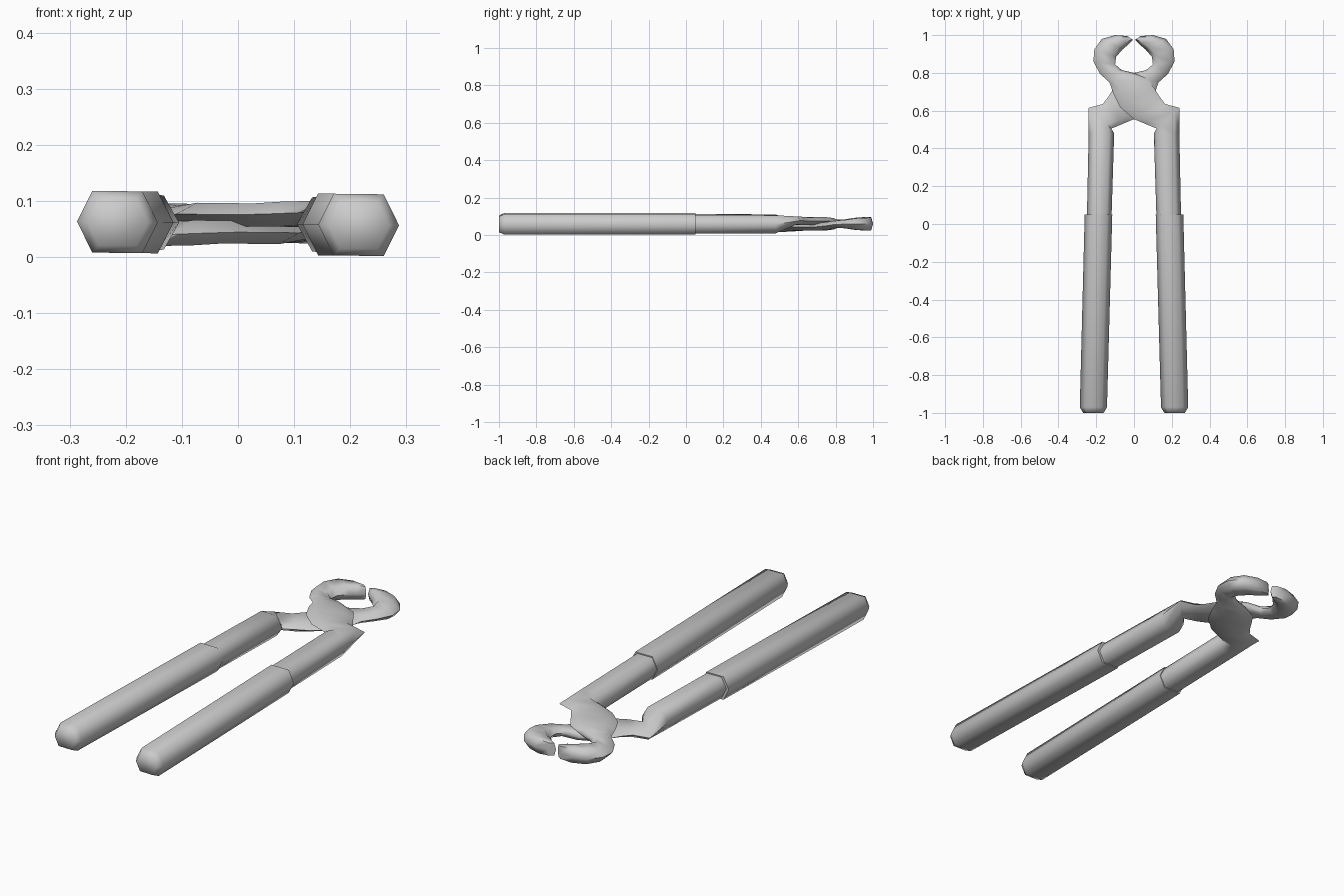
import bpy
import bmesh
import math
from mathutils import Vector

if "Cube" in bpy.data.objects:
    bpy.data.objects.remove(bpy.data.objects["Cube"], do_unlink=True)

MID = 0.06      # height of the contact plane between the two halves
TILT = -0.012   # slight lean of the whole tool

steel = bpy.data.materials.new("light grey steel")
steel.use_nodes = True
grey = (0.6, 0.6, 0.6, 1)
steel.diffuse_color = grey
steel.node_tree.nodes["Principled BSDF"].inputs["Base Color"].default_value = grey


def hexagon(right, left, low, high, inset):
    """Six-sided section spanning two plan points between two heights."""
    r, l = Vector(right), Vector(left)
    mid = (low + high) / 2
    steps = [(0, mid), (inset, high), (1 - inset, high),
             (1, mid), (1 - inset, low), (inset, low)]
    return [(*r.lerp(l, t), z) for t, z in steps]


def loft(name, sections, flip):
    """Skin the sections; flip turns the part half a turn about the long axis."""
    bm = bmesh.new()
    rings = []
    for section in sections:
        ring = []
        for x, y, z in section:
            if flip:
                x, z = -x, 2 * MID - z
            ring.append(bm.verts.new((x, y, z + TILT * x)))
        rings.append(ring)
    for a, b in zip(rings, rings[1:]):
        for i in range(len(a)):
            j = (i + 1) % len(a)
            bm.faces.new((a[i], a[j], b[j], b[i]))
    bm.faces.new(rings[0])
    bm.faces.new(rings[-1])
    bmesh.ops.recalc_face_normals(bm, faces=bm.faces)
    mesh = bpy.data.meshes.new(name)
    bm.to_mesh(mesh)
    bm.free()
    mesh.materials.append(steel)
    obj = bpy.data.objects.new(name, mesh)
    bpy.context.collection.objects.link(obj)
    bpy.ops.object.select_all(action='DESELECT')
    obj.select_set(True)
    bpy.context.view_layer.objects.active = obj
    bpy.ops.object.shade_smooth_by_angle(angle=math.radians(70))
    return obj


# Forged half: shank, shoulder, pivot lobe, neck and curved jaw
# Each row: right plan point, left plan point, low and high
half = [
    ((.25, 0), (.12, 0), .01, .11),
    ((.24, .48), (.105, .48), .012, .108),
    ((.24, .615), (.12, .505), .06, .102),
    ((.165, .635), (.06, .53), .056, .1),
    ((.135, .675), (0, .555), .055, .096),
    ((.11, .715), (-.075, .62), .055, .096),
    ((.075, .765), (-.11, .69), .055, .096),
    ((0, .8), (-.13, .75), .048, .09),
    ((-.065, .815), (-.18, .795), .042, .08),
    ((-.1, .845), (-.215, .86), .036, .082),
    ((-.095, .885), (-.21, .925), .028, .09),
    ((-.06, .925), (-.17, .98), .026, .094),
    ((-.03, .95), (-.1, 1), .026, .094),
    ((-.005, .975), (-.035, .995), .03, .09),
]
half_sections = [hexagon(*row, .2) for row in half]

# Grip sleeve: chamfered front end, slight outward splay
def grip_section(y, centre, width, height):
    return hexagon((centre + width / 2, y), (centre - width / 2, y),
                   MID - height / 2, MID + height / 2, .19)


grip_sections = [
    grip_section(-1, .215, .108, .084),
    grip_section(-.97, .215, .144, .11),
    grip_section(.05, .188, .146, .11),
]

for side, flip in (("left", False), ("right", True)):
    loft(side + "_handle_and_jaw", half_sections, flip)
    loft(side + "_grip", grip_sections, flip)
